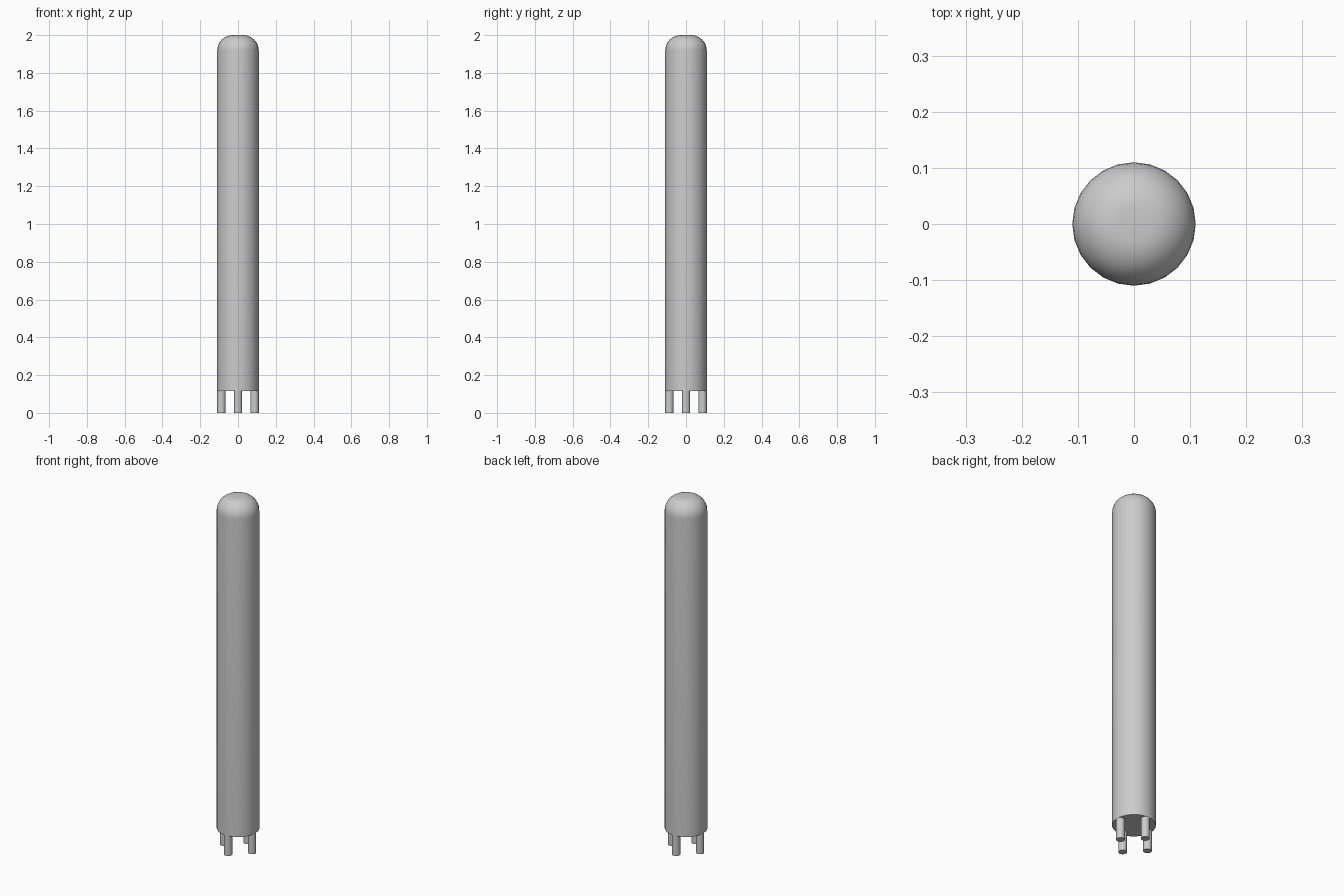
import bpy
import math
from mathutils import Matrix, Vector

cube = bpy.data.objects.get("Cube")
if cube:
    bpy.data.objects.remove(cube, do_unlink=True)

RADIUS, BASE, TOP = 0.11, 0.115, 2.0
ROUND = 0.082
LEG_RADIUS = 0.022

grey = bpy.data.materials.new("plain grey")
grey.use_nodes = True
colour = (0.6, 0.6, 0.6, 1)
grey.diffuse_color = colour
grey.node_tree.nodes["Principled BSDF"].inputs["Base Color"].default_value = colour


def lathe(name, profile, sides, location=(0, 0, 0)):
    """Revolve (radius, height) pairs about z and cap both ends."""
    verts, faces = [], []
    for radius, height in profile:
        for i in range(sides):
            turn = Matrix.Rotation(math.tau * i / sides, 3, "Z")
            verts.append(turn @ Vector((radius, 0, height)))
    for ring in range(len(profile) - 1):
        low, high = ring * sides, (ring + 1) * sides
        for i in range(sides):
            j = (i + 1) % sides
            faces.append((low + i, low + j, high + j, high + i))
    faces.append(tuple(reversed(range(sides))))
    faces.append(tuple(range(len(verts) - sides, len(verts))))
    mesh = bpy.data.meshes.new(name)
    mesh.from_pydata(verts, [], faces)
    mesh.materials.append(grey)
    obj = bpy.data.objects.new(name, mesh)
    obj.location = location
    bpy.context.collection.objects.link(obj)
    bpy.ops.object.select_all(action="DESELECT")
    obj.select_set(True)
    bpy.context.view_layer.objects.active = obj
    bpy.ops.object.shade_smooth_by_angle(angle=math.radians(40))
    return obj


# Tall post with a softly rounded cap
profile = [(RADIUS, BASE)]
steps = 8
for k in range(steps + 1):
    a = math.pi / 2 * k / steps
    profile.append((RADIUS - ROUND + ROUND * math.cos(a),
                    TOP - ROUND + ROUND * math.sin(a)))
lathe("post", profile, 24)

# Four short round legs flush with the post's side
reach = RADIUS - LEG_RADIUS
for k, side in enumerate(("left", "back", "right", "front")):
    a = math.pi / 2 * k
    lathe(side + "_leg", [(LEG_RADIUS, 0), (LEG_RADIUS, BASE)], 16,
          (reach * math.cos(a), reach * math.sin(a), 0))
